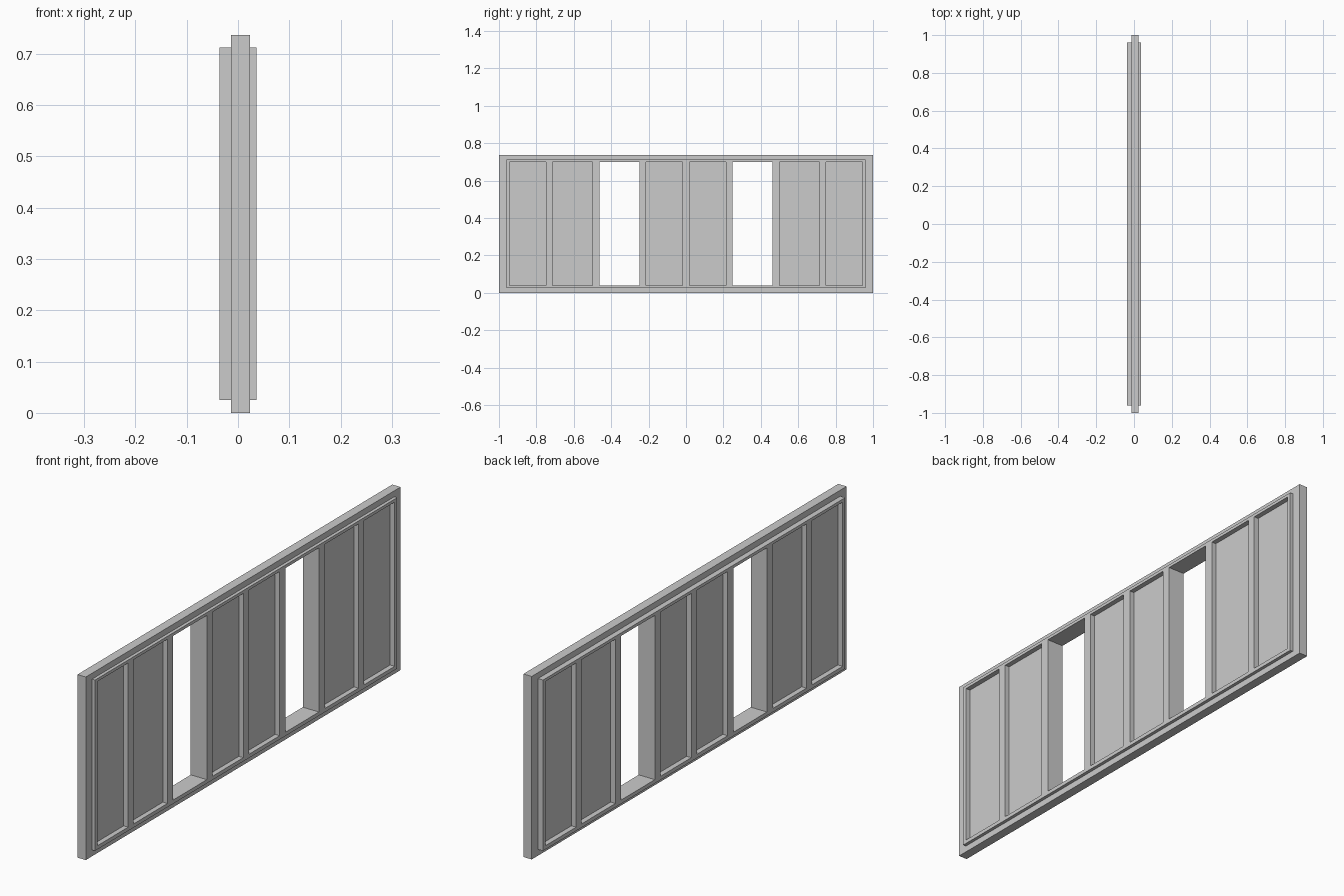
import bpy, bmesh

if "Cube" in bpy.data.objects:
    bpy.data.objects.remove(bpy.data.objects["Cube"])

HEIGHT = 0.736


def lattice(name, ys, zs, x0, x1, is_hole):
    """Flat panel in the YZ plane with rectangular openings, from x0 to x1."""
    bm = bmesh.new()
    grid = [[bm.verts.new((x0, y, z)) for z in zs] for y in ys]
    for i in range(len(ys) - 1):
        for j in range(len(zs) - 1):
            if not is_hole(i, j):
                bm.faces.new((grid[i][j], grid[i + 1][j],
                              grid[i + 1][j + 1], grid[i][j + 1]))
    # Keep the first side and extrude a copy to close the solid
    res = bmesh.ops.extrude_face_region(bm, geom=bm.faces[:], use_keep_orig=True)
    for v in res["geom"]:
        if isinstance(v, bmesh.types.BMVert):
            v.co.x = x1
    bmesh.ops.recalc_face_normals(bm, faces=bm.faces[:])
    mesh = bpy.data.meshes.new(name)
    bm.to_mesh(mesh)
    bm.free()
    obj = bpy.data.objects.new(name, mesh)
    bpy.context.collection.objects.link(obj)
    return obj


# Window openings, mirrored about the centre
half = [(0.018, 0.213), (0.249, 0.463), (0.500, 0.714), (0.749, 0.944)]
windows = [(-b, -a) for a, b in reversed(half)] + half
sill, head = 0.04, 0.70

# Main frame with eight openings
ys = [-0.96] + [y for w in windows for y in w] + [0.96]
lattice("main_frame", ys, [0.025, sill, head, 0.712], -0.036, 0.036,
        lambda i, j: j == 1 and i % 2 == 1)

# Thinner flange around the outside
lattice("outer_flange", [-1, -0.96, 0.96, 1], [0, 0.025, 0.712, HEIGHT],
        -0.014, 0.023, lambda i, j: i == 1 and j == 1)

# Recessed panes; the third opening from each end stays open
for n, (a, b) in enumerate(windows):
    if n not in (2, 5):
        lattice(f"pane_{n + 1}", [a, b], [sill, head], -0.015, 0.016,
                lambda i, j: False)
